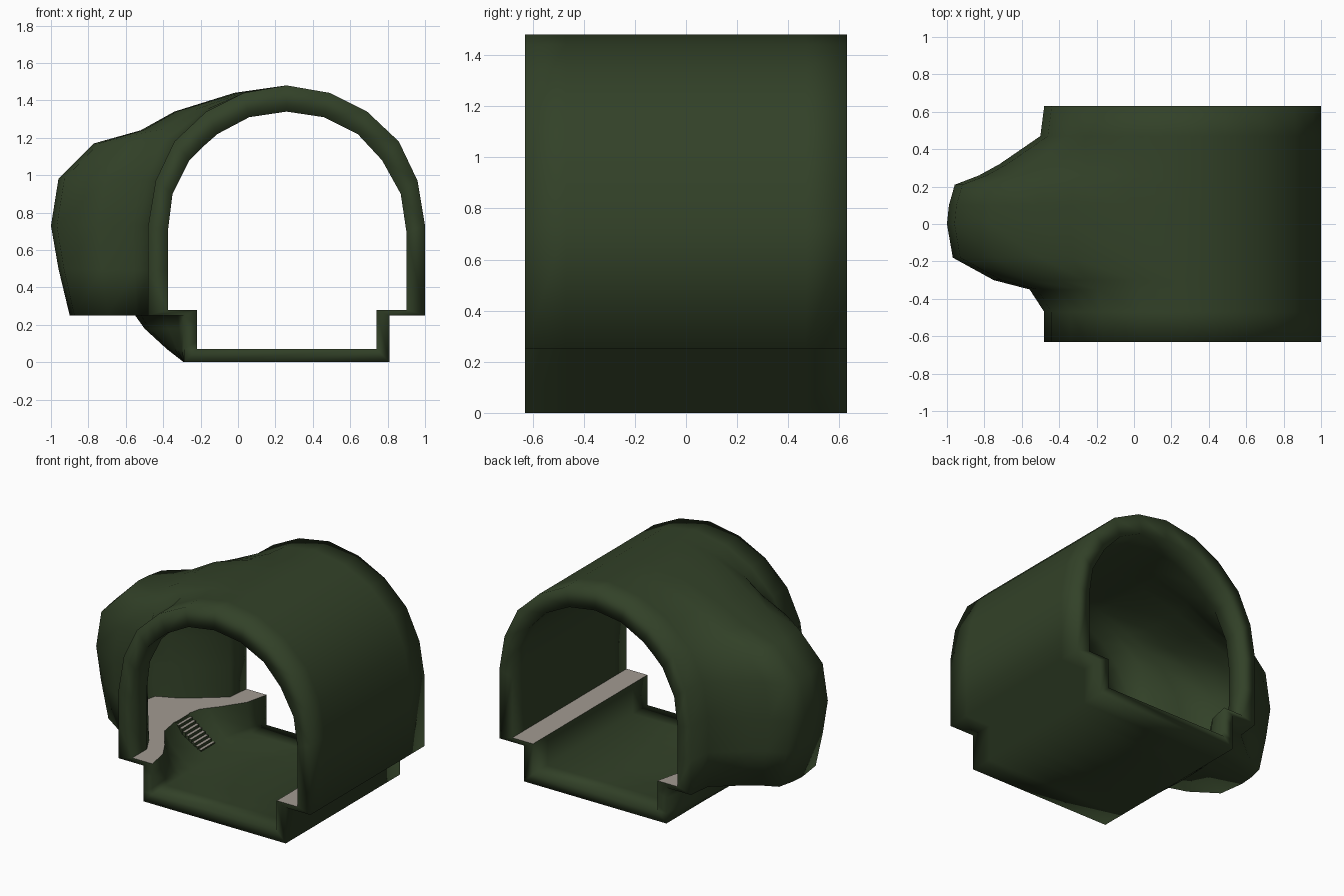
import bpy, bmesh

if "Cube" in bpy.data.objects:
    bpy.data.objects.remove(bpy.data.objects["Cube"])

def material(name, col):
    m = bpy.data.materials.new(name)
    m.diffuse_color = (*col, 1)
    m.use_nodes = True
    m.node_tree.nodes["Principled BSDF"].inputs["Base Color"].default_value = m.diffuse_color
    return m

green = material("dark green", (0.032, 0.053, 0.021))
grey = material("warm grey", (0.36, 0.325, 0.285))

# Rings along the tunnel: y, alcove bulge weight, stair hollow weight
rings = [(-.63, 0, 0), (-.47, 0, .12), (-.35, .15, .4), (-.3, .52, .55),
         (-.18, .94, .88), (0, 1, 1), (.1, .98, 1), (.21, .92, .9), (.26, .67, .75),
         (.32, .46, .55), (.47, .04, .15), (.63, 0, 0)]

# Right half of the section, outside and inside, from trench floor to crown
right_out = [(.81, 0), (.81, .25), (1, .25), (1, .73), (.96, .97), (.86, 1.18),
             (.69, 1.34), (.49, 1.44), (.26, 1.48)]
right_in = [(.74, .07), (.74, .28), (.9, .28), (.9, .7), (.87, .9), (.77, 1.08),
            (.64, 1.22), (.46, 1.31), (.26, 1.34)]

# Left half: (plain x, z, alcove x, z)
arch_out = [(.03, 1.44, -.02, 1.44), (-.17, 1.34, -.34, 1.34), (-.255, 1.26, -.52, 1.24),
            (-.34, 1.18, -.77, 1.17), (-.44, .97, -.96, .98), (-.48, .73, -1, .73),
            (-.48, .49, -.96, .5), (-.48, .25, -.9, .25)]
arch_in = [(.06, 1.31, .03, 1.31), (-.11, 1.22, -.28, 1.23), (-.19, 1.15, -.47, 1.15),
           (-.26, 1.08, -.7, 1.07), (-.35, .9, -.86, .92), (-.375, .7, -.9, .7),
           (-.375, .49, -.87, .49), (-.375, .28, -.82, .28)]
# Trench side: (plain x, z, hollowed x, z)
trench_out = [(-.29, .25, -.55, .25), (-.29, .18, -.5, .18),
              (-.29, .07, -.38, .07), (-.29, 0, -.29, 0)]
trench_in = [(-.22, .28, -.47, .28), (-.22, .2, -.42, .2),
             (-.22, .11, -.31, .11), (-.22, .07, -.22, .07)]

def blend(points, w):
    return [(a + (c - a) * w, b + (d - b) * w) for a, b, c, d in points]

def finish(bm, name):
    bmesh.ops.recalc_face_normals(bm, faces=bm.faces)
    me = bpy.data.meshes.new(name)
    bm.to_mesh(me)
    bm.free()
    me.materials.append(green)
    me.materials.append(grey)
    ob = bpy.data.objects.new(name, me)
    bpy.context.collection.objects.link(ob)
    return ob

# Tunnel shell with side alcove
bm = bmesh.new()
outer, inner = [], []
for y, w, h in rings:
    po = right_out + blend(arch_out, w) + blend(trench_out, h)
    pi = right_in + blend(arch_in, w) + blend(trench_in, h)
    outer.append([bm.verts.new((x, y, z)) for x, z in po])
    inner.append([bm.verts.new((x, y, z)) for x, z in pi])
n = len(outer[0])
ledges = (1, len(right_out) + len(arch_out) - 1)
for i in range(len(rings) - 1):
    for j in range(n):
        k = (j + 1) % n
        bm.faces.new((outer[i][j], outer[i][k], outer[i + 1][k], outer[i + 1][j])).smooth = True
        f = bm.faces.new((inner[i][j], inner[i + 1][j], inner[i + 1][k], inner[i][k]))
        f.smooth = j not in ledges
        f.material_index = int(j in ledges)   # grey walkways
for i in (0, len(rings) - 1):                 # end rims
    for j in range(n):
        k = (j + 1) % n
        bm.faces.new((outer[i][j], inner[i][j], inner[i][k], outer[i][k])).smooth = True
finish(bm, "tunnel_shell")

# Narrow stairs from the alcove floor down into the trench
bm = bmesh.new()
steps = 10
for s in range(steps):
    x0 = -.48 + .021 * s
    z1 = .28 - .021 * s
    y0 = -.03 + .005 * s
    v = [bm.verts.new((x, y, z)) for x in (x0, x0 + .021)
         for y in (y0, y0 + .15) for z in (z1 - .055, z1)]
    for q in ((0, 1, 3, 2), (4, 6, 7, 5), (0, 4, 5, 1), (2, 3, 7, 6), (0, 2, 6, 4), (1, 5, 7, 3)):
        f = bm.faces.new([v[a] for a in q])
        f.material_index = int(q == (1, 5, 7, 3))   # grey treads
finish(bm, "stairs")
